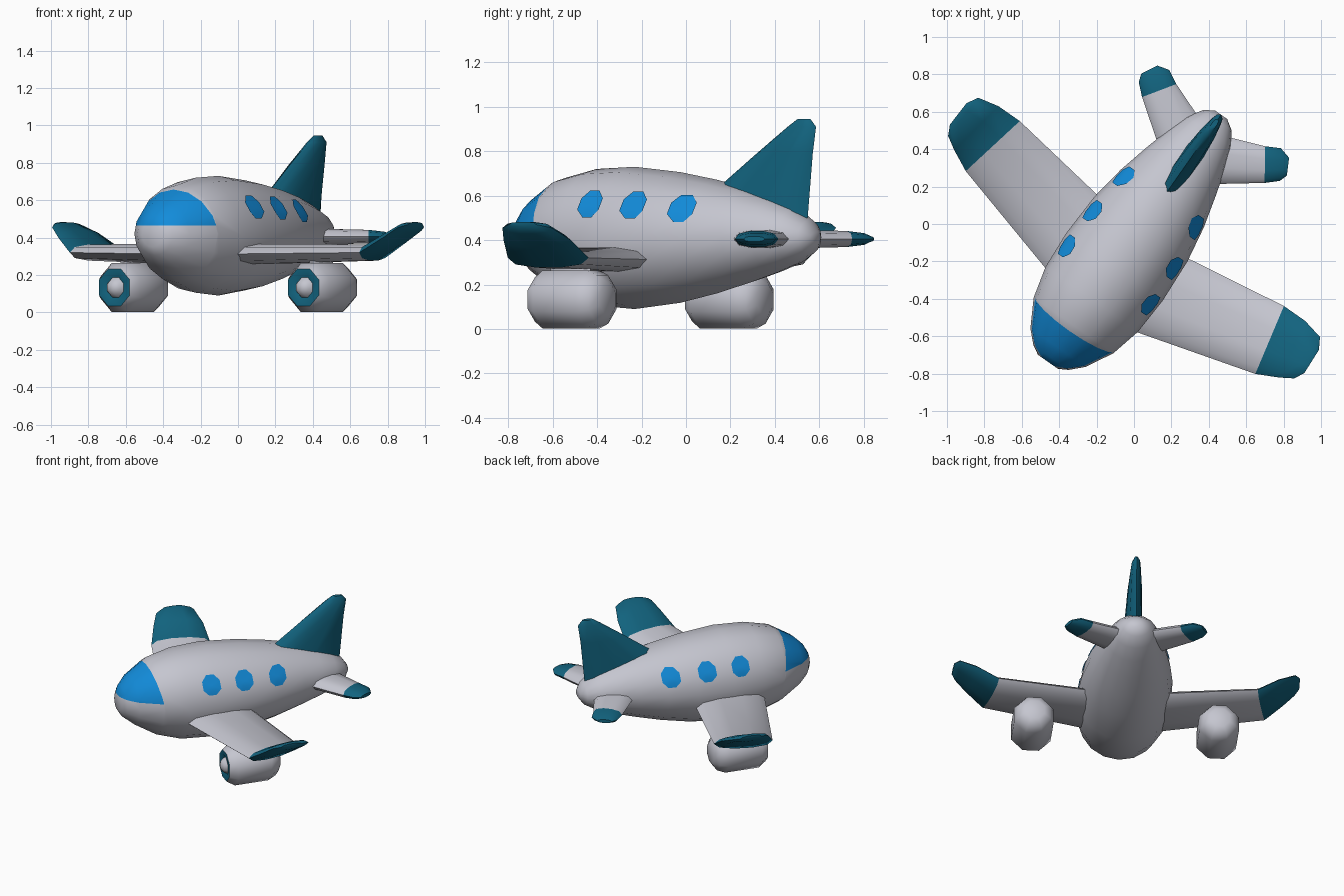
import bpy, bmesh, math
from mathutils import Vector
from mathutils.bvhtree import BVHTree

if "Cube" in bpy.data.objects:
    bpy.data.objects.remove(bpy.data.objects["Cube"])

HEADING = math.radians(-35)      # the aircraft is parked turned about z
OFFSET = (0.038, -0.026, 0)


def material(name, rgb):
    m = bpy.data.materials.new(name)
    m.diffuse_color = (*rgb, 1)
    m.use_nodes = True
    m.node_tree.nodes["Principled BSDF"].inputs["Base Color"].default_value = m.diffuse_color
    return m


GREY = material("light grey", (0.56, 0.565, 0.63))
TEAL = material("dark teal", (0.006, 0.125, 0.21))
BLUE = material("window blue", (0.006, 0.26, 0.70))


def finish(name, bm, mats, angle=40):
    bmesh.ops.recalc_face_normals(bm, faces=bm.faces)
    me = bpy.data.meshes.new(name)
    bm.to_mesh(me)
    bm.free()
    for m in mats:
        me.materials.append(m)
    me.shade_smooth()
    me.set_sharp_from_angle(angle=math.radians(angle))
    ob = bpy.data.objects.new(name, me)
    ob.location = OFFSET
    ob.rotation_euler.z = HEADING
    bpy.context.collection.objects.link(ob)
    return ob


def loft(rings, seg_mats=None):
    """Skin a list of equal point loops and cap both ends."""
    bm = bmesh.new()
    loops = [[bm.verts.new(p) for p in r] for r in rings]
    n = len(loops[0])
    for i in range(len(loops) - 1):
        for k in range(n):
            j = (k + 1) % n
            f = bm.faces.new((loops[i][k], loops[i][j], loops[i + 1][j], loops[i + 1][k]))
            f.material_index = seg_mats[i] if seg_mats else 0
    for loop, m in ((loops[0], 0), (loops[-1], -1)):
        f = bm.faces.new(loop)
        f.material_index = seg_mats[m] if seg_mats else 0
    return bm


def ellipse(v, w, top, bot, n=16, x=0, turn=0.0):
    zc, h = (top + bot) / 2, (top - bot) / 2
    return [Vector((x + w * math.cos(2 * math.pi * (k + turn) / n), v,
                    zc + h * math.sin(2 * math.pi * (k + turn) / n))) for k in range(n)]


def blade(front, rear, thick, n=10):
    """Rounded wing section between two edge points; thick = half thickness vector."""
    front, rear, thick = Vector(front), Vector(rear), Vector(thick)
    pts = []
    for k in range(n):
        a = 2 * math.pi * k / n
        s = math.sin(a)
        s = math.copysign(abs(s) ** 0.8, s)
        pts.append(front.lerp(rear, (1 - math.cos(a)) / 2) + thick * s)
    return pts


# Fuselage: (y, half width, top, bottom)
profile = [(-0.868, 0.065, 0.475, 0.35), (-0.84, 0.115, 0.525, 0.305),
           (-0.775, 0.18, 0.59, 0.25), (-0.63, 0.26, 0.68, 0.16),
           (-0.46, 0.302, 0.72, 0.105), (-0.25, 0.315, 0.73, 0.09),
           (0.0, 0.303, 0.706, 0.118), (0.2, 0.27, 0.672, 0.16),
           (0.38, 0.224, 0.632, 0.208), (0.52, 0.184, 0.588, 0.25),
           (0.63, 0.145, 0.545, 0.29), (0.71, 0.093, 0.49, 0.335),
           (0.745, 0.04, 0.44, 0.385)]
bm = loft([ellipse(*p) for p in profile])
bmesh.ops.recalc_face_normals(bm, faces=bm.faces)
skin = BVHTree.FromBMesh(bm)

# Windscreen: cut into the nose, above a level and ahead of a sloped plane
slope_co, slope_no = Vector((0, -0.63, 0.47)), Vector((0, 1, 0.2)).normalized()
level = 0.465


def ahead(c):
    return (c - slope_co).dot(slope_no) < 0


bmesh.ops.bisect_plane(bm, geom=bm.verts[:] + bm.edges[:] + bm.faces[:], dist=1e-4,
                       plane_co=slope_co, plane_no=slope_no)
nose = [f for f in bm.faces if ahead(f.calc_center_median())]
geom = list({e for f in nose for e in f.edges}) + list({v for f in nose for v in f.verts}) + nose
bmesh.ops.bisect_plane(bm, geom=geom, dist=1e-4, plane_co=(0, 0, level), plane_no=(0, 0, 1))
for f in bm.faces:
    c = f.calc_center_median()
    if ahead(c) and c.z > level:
        f.material_index = 1
finish("fuselage", bm, [GREY, BLUE], 50)


# Cabin windows: thin eight-sided plates laid on the skin
def window(name, side, y, z, r=0.066):
    bm = bmesh.new()

    def on_skin(dy, dz):
        hit, normal, _, _ = skin.ray_cast(Vector((side, y + dy, z + dz)), Vector((-side, 0, 0)))
        return bm.verts.new(hit + Vector((side * 0.006, 0, 0.003)))

    mid = on_skin(0, 0)
    inner, outer = [[on_skin(q * math.cos(math.pi * (k + 0.5) / 4), q * math.sin(math.pi * (k + 0.5) / 4))
                     for k in range(8)] for q in (r * 0.5, r)]
    for k in range(8):
        j = (k + 1) % 8
        for loop in ((mid, inner[k], inner[j]), (inner[k], outer[k], outer[j], inner[j])):
            bm.faces.new(loop if side > 0 else loop[::-1])
    bmesh.ops.recalc_face_normals(bm, faces=bm.faces)
    if sum(f.normal.x for f in bm.faces) * side < 0:
        bmesh.ops.reverse_faces(bm, faces=bm.faces)
    me = bpy.data.meshes.new(name)
    bm.to_mesh(me)
    bm.free()
    me.materials.append(BLUE)
    me.shade_smooth()
    ob = bpy.data.objects.new(name, me)
    ob.location = OFFSET
    ob.rotation_euler.z = HEADING
    bpy.context.collection.objects.link(ob)


# Wing stations: front x, front y, rear x, rear y, z, thickness
wing = [(0.20, -0.493, 0.20, 0.0, 0.312, 0.115), (0.945, -0.285, 0.862, 0.10, 0.32, 0.09),
        (1.06, -0.228, 1.00, 0.10, 0.40, 0.075), (1.13, -0.185, 1.115, 0.075, 0.455, 0.055),
        (1.157, -0.13, 1.15, 0.015, 0.47, 0.025)]
stabiliser = [(0.10, 0.36, 0.05, 0.65, 0.405, 0.09), (0.40, 0.58, 0.29, 0.742, 0.405, 0.075),
              (0.46, 0.635, 0.365, 0.782, 0.405, 0.055), (0.475, 0.68, 0.43, 0.765, 0.405, 0.025)]


def side_surface(name, stations, side):
    rings = [blade((side * xf, yf, z), (side * xr, yr, z), (0, 0, t / 2))
             for xf, yf, xr, yr, z, t in stations]
    finish(name, loft(rings, [0] + [1] * (len(rings) - 2)), [GREY, TEAL], 50)


# Engine: (y, radius), teal intake face, grey spinner, pylon
def engine(tag, side):
    x, zc = side * 0.617, 0.133

    def ring(y, r):
        return ellipse(y, r, zc + r, zc - r, 8, x, 0.5)

    shell = [(-0.325, 0.055), (-0.337, 0.075), (-0.337, 0.108), (-0.285, 0.142), (-0.05, 0.142),
             (0.005, 0.118), (0.035, 0.07)]
    finish(tag + "_engine", loft([ring(*p) for p in shell], [1, 1, 0, 0, 0, 0]), [GREY, TEAL], 45)
    spinner = [(-0.365, 0.015), (-0.352, 0.042), (-0.32, 0.06)]
    finish(tag + "_spinner", loft([ring(*p) for p in spinner]), [GREY], 60)
    pylon = [blade((x, -0.28, z), (x, -0.06, z), (0.03, 0, 0), 8) for z in (0.22, 0.30)]
    finish(tag + "_pylon", loft(pylon), [GREY])


for tag, side in (("right", 1), ("left", -1)):
    side_surface(tag + "_wing", wing, side)
    side_surface(tag + "_stabiliser", stabiliser, side)
    engine(tag, side)
    for i, (y, z) in enumerate(((-0.303, 0.56), (-0.07, 0.555), (0.176, 0.54))):
        window(f"{tag}_window_{i + 1}", side, y, z)

# Tail fin: z, front y, rear y, half thickness
fin = [(0.50, 0.02, 0.70, 0.06), (0.79, 0.42, 0.728, 0.045), (0.91, 0.59, 0.746, 0.03),
       (0.945, 0.645, 0.715, 0.014)]
finish("tail_fin", loft([blade((0, f, z), (0, r, z), (t, 0, 0)) for z, f, r, t in fin]), [TEAL], 50)
